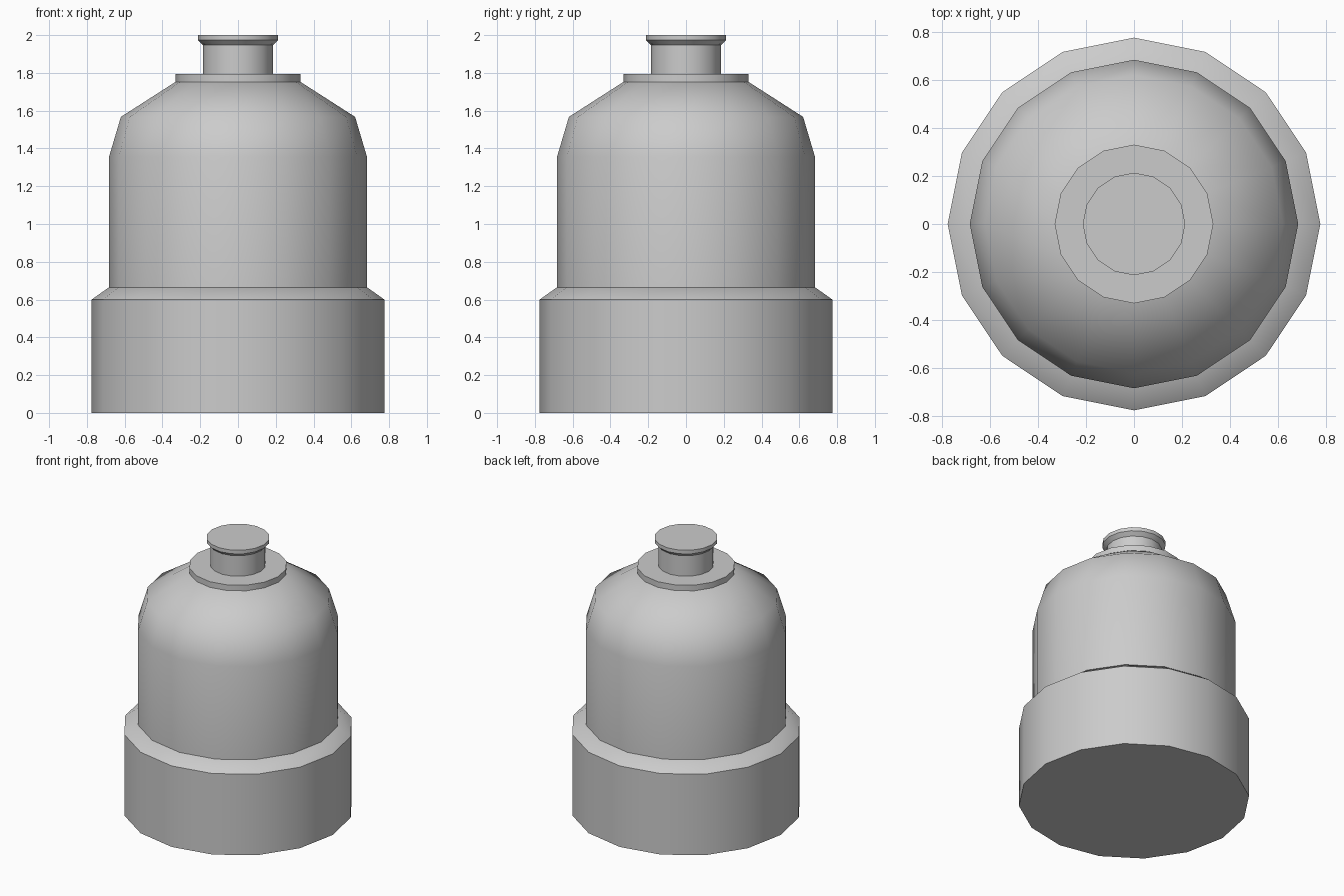
import bpy
import bmesh
from math import cos, sin, tau, radians

SIDES = 16

old = bpy.data.objects.get("Cube")
if old:
    bpy.data.objects.remove(old, do_unlink=True)

grey = bpy.data.materials.new("plain_grey")
grey.use_nodes = True
colour = (0.6, 0.6, 0.6, 1.0)
grey.diffuse_color = colour
grey.node_tree.nodes["Principled BSDF"].inputs["Base Color"].default_value = colour


def lathe(name, profile):
    """Turn a (radius, height) profile into a capped sixteen-sided solid."""
    bm = bmesh.new()
    rings = []
    for r, z in profile:
        rings.append([bm.verts.new((r * cos(tau * i / SIDES), r * sin(tau * i / SIDES), z))
                      for i in range(SIDES)])
    for low, high in zip(rings, rings[1:]):
        for i in range(SIDES):
            j = (i + 1) % SIDES
            bm.faces.new((low[i], low[j], high[j], high[i]))
    bm.faces.new(rings[0][::-1])
    bm.faces.new(rings[-1])
    mesh = bpy.data.meshes.new(name)
    bm.to_mesh(mesh)
    bm.free()
    mesh.materials.append(grey)
    obj = bpy.data.objects.new(name, mesh)
    bpy.context.collection.objects.link(obj)
    bpy.ops.object.select_all(action="DESELECT")
    obj.select_set(True)
    bpy.context.view_layer.objects.active = obj
    bpy.ops.object.shade_smooth_by_angle(angle=radians(45))
    return obj


# Wide foot with a chamfered top rim
lathe("base", [(0.775, 0), (0.775, 0.6), (0.683, 0.665)])

# Rounded body, sunk into the base
lathe("body", [(0.683, 0.61), (0.683, 1.355), (0.62, 1.567), (0.33, 1.753)])

# Flat collar on the shoulder
lathe("collar", [(0.33, 1.74), (0.33, 1.795)])

# Neck with a flared lip
lathe("neck", [(0.186, 1.77), (0.186, 1.947), (0.213, 1.973), (0.213, 2.0)])
